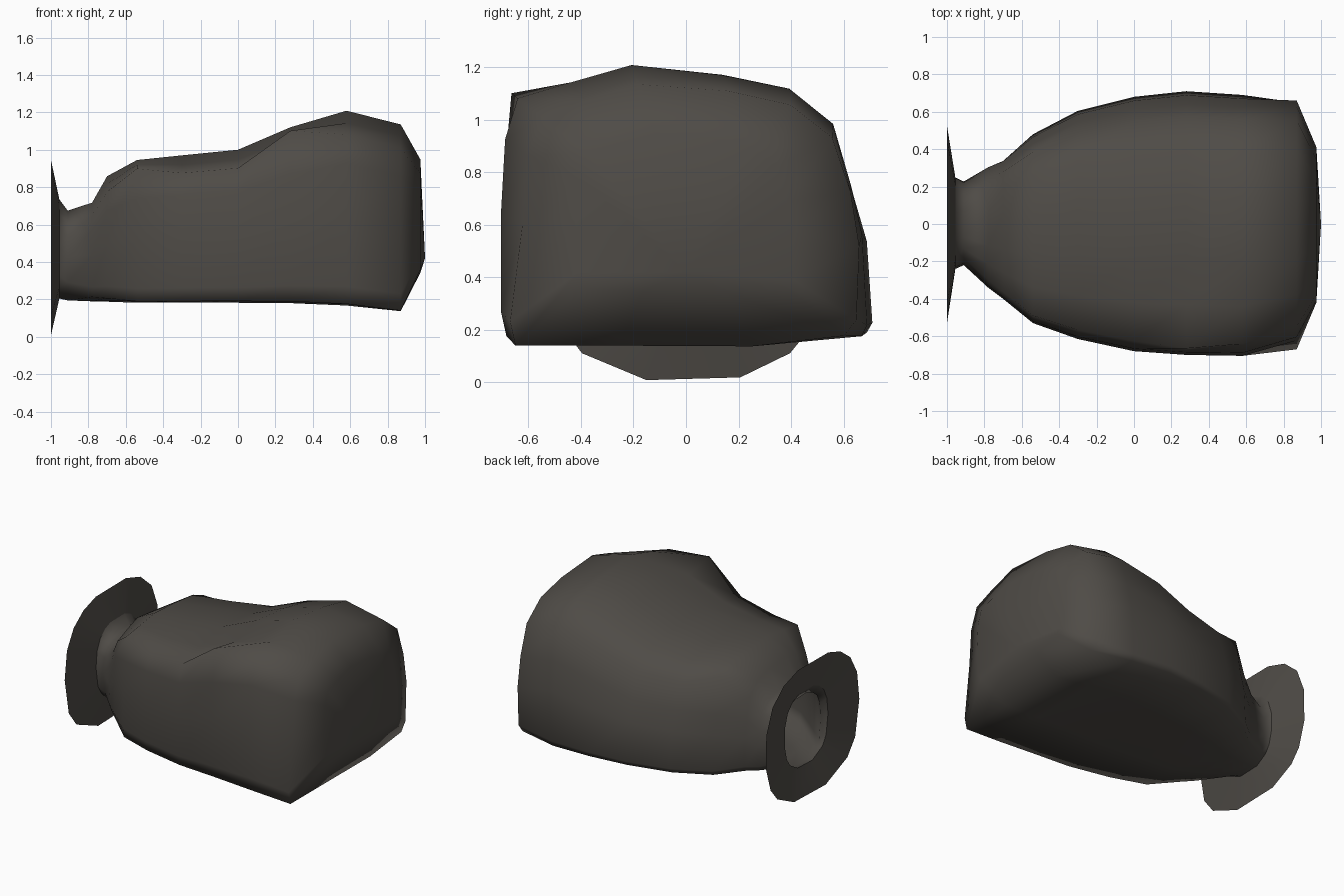
import bpy, bmesh, math

if "Cube" in bpy.data.objects:
    bpy.data.objects.remove(bpy.data.objects["Cube"])

mat = bpy.data.materials.new("dark grey plastic")
mat.diffuse_color = (0.078, 0.071, 0.062, 1)
mat.use_nodes = True
mat.node_tree.nodes["Principled BSDF"].inputs["Base Color"].default_value = mat.diffuse_color

# Slumped cross-section: flat underside, full sides, lopsided top (y -1..1, z 0..1)
SLUMP = [(1, .05), (.97, .38), (.90, .56), (.81, .78), (.57, .91), (.2, .96),
         (-.28, 1), (-.62, .935), (-.92, .88), (-.98, .73), (-1, .45), (-1, .10),
         (-.97, .01), (-.42, .01), (.36, 0), (.97, .01)]
# Matching angles for the round cross-section of the neck
ANGLES = [-30, -8, 12, 35, 57, 77, 105, 122, 140, 160, 180, 207, 226, 258, 288, 314]

# Stations along the sack: x, y min, y max, z min, z max, slump amount
STATIONS = [
    (-1.00, -.53, .53, 0, .955, 0),
    (-.955, -.24, .25, .20, .74, 0),
    (-.91, -.22, .23, .19, .68, .2),
    (-.78, -.34, .31, .185, .72, .6),
    (-.70, -.40, .345, .185, .86, .8),
    (-.54, -.53, .48, .182, .945, 1),
    (-.30, -.615, .605, .182, .97, 1),
    (0.00, -.68, .68, .182, 1.0, 1),
    (.28, -.70, .71, .18, 1.12, 1),
    (.58, -.705, .69, .165, 1.21, .9),
    (.87, -.67, .675, .13, 1.14, .65),
    (.975, -.42, .42, .34, .95, .8),
]


def section(x, y0, y1, z0, z1, slump):
    pts = []
    for (sy, sz), a in zip(SLUMP, ANGLES):
        a = math.radians(a)
        c, s = math.cos(a), math.sin(a)
        ry = math.copysign(abs(c) ** .8, c)
        rz = .5 + .5 * math.copysign(abs(s) ** .8, s)
        # the lower corners stay square, the front one right to the far end
        low_corner = abs(sy) > .9 and sz < .2 and -.6 < x < (.9 if sy < 0 else .6)
        k = 1 if low_corner else slump
        u = ry + (sy - ry) * k
        v = rz + (sz - rz) * k
        # pinched creases on the shoulders
        if x == .28 and sy == -.92:
            u, v = -.95, .98
        if x == -.54 and sz > .75:
            v = .5 * v + .5
        # softened front upright edge at the far end
        if x == .87 and u < -.3 and v > .35:
            u *= .93
        pts.append((x, (y0 + y1) / 2 + u * (y1 - y0) / 2, z0 + v * (z1 - z0)))
    return pts


def loft(name, stations, tip=None):
    bm = bmesh.new()
    rings = [[bm.verts.new(p) for p in section(*s)] for s in stations]
    n = len(SLUMP)
    for a, b in zip(rings, rings[1:]):
        for i in range(n):
            j = (i + 1) % n
            bm.faces.new((a[j], a[i], b[i], b[j]))
    if tip:
        t = bm.verts.new(tip)
        for i in range(n):
            bm.faces.new((rings[-1][(i + 1) % n], rings[-1][i], t))
    # make the walls face outwards
    bm.normal_update()
    if sum(f.normal.y * f.calc_center_median().y for f in bm.faces) < 0:
        bmesh.ops.reverse_faces(bm, faces=bm.faces)
    me = bpy.data.meshes.new(name)
    bm.to_mesh(me)
    bm.free()
    me.materials.append(mat)
    ob = bpy.data.objects.new(name, me)
    bpy.context.collection.objects.link(ob)
    bpy.ops.object.select_all(action='DESELECT')
    ob.select_set(True)
    bpy.context.view_layer.objects.active = ob
    bpy.ops.object.shade_smooth()
    return ob


# Flared open mouth, and the full sack closed at its far end
loft("flared_mouth", STATIONS[:2])
loft("sack_body", STATIONS[1:], tip=(1.0, 0, .42))
